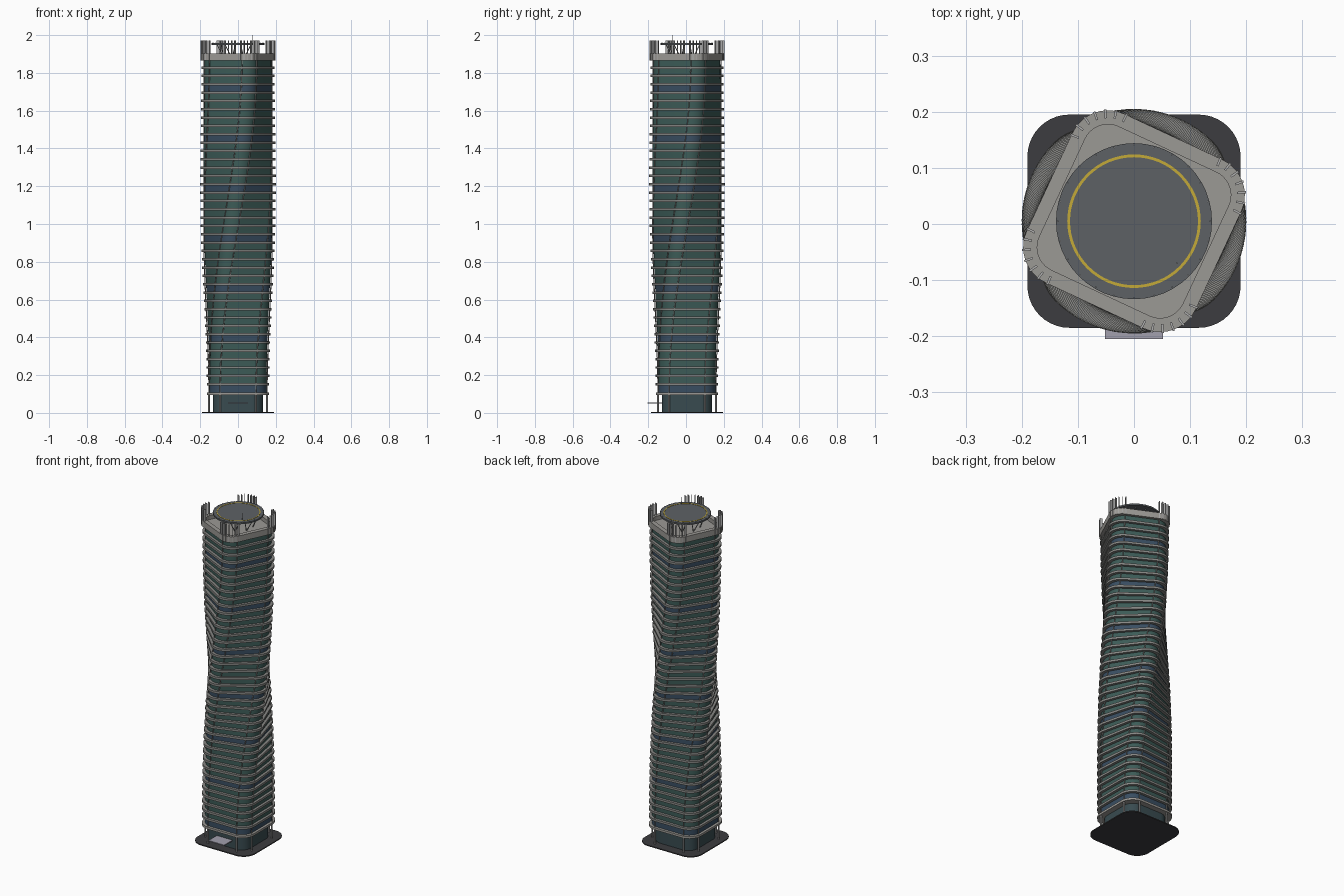
import bpy, bmesh, math
from math import sin, cos, pi, radians
from mathutils import Vector, Matrix

if "Cube" in bpy.data.objects:
    bpy.data.objects.remove(bpy.data.objects["Cube"])

CY = 0.005            # tower axis sits slightly behind the origin, balancing the canopy
Z0, Z1, FLOORS = 0.108, 1.872, 40
STEP = (Z1 - Z0) / FLOORS
TWIST = radians(65)


def mat(name, r, g, b):
    m = bpy.data.materials.new(name)
    m.diffuse_color = (r, g, b, 1)
    m.use_nodes = True
    m.node_tree.nodes["Principled BSDF"].inputs["Base Color"].default_value = m.diffuse_color
    return m


GREEN = mat("green_glass", 0.045, 0.105, 0.095)
BLUE = mat("blue_glass", 0.04, 0.075, 0.12)
LOBBY = mat("lobby_glass", 0.04, 0.07, 0.08)
DARK = mat("dark_stone", 0.045, 0.045, 0.05)
SLAB = mat("slab_grey", 0.24, 0.24, 0.23)
STONE = mat("warm_grey", 0.33, 0.32, 0.30)
METAL = mat("metal", 0.42, 0.42, 0.42)
PAD = mat("pad_grey", 0.11, 0.12, 0.13)
YELLOW = mat("yellow_paint", 0.55, 0.40, 0.04)
CANOPY = mat("canopy_grey", 0.36, 0.35, 0.42)


def twist(z):
    t = min(max((z - Z0) / (Z1 - Z0), 0), 1)
    return TWIST * t * t * (3 - 2 * t)


def turn(p, a):
    return Vector((p[0] * cos(a) - p[1] * sin(a), p[0] * sin(a) + p[1] * cos(a) + CY, p[2]))


def square_ring(h, r, z, a=0, seg=10):
    """Rounded square outline, turned by angle a."""
    pts = []
    for q in range(4):
        cx, cy = [(1, 1), (-1, 1), (-1, -1), (1, -1)][q]
        for i in range(seg + 1):
            t = (q + i / seg) * pi / 2
            pts.append(turn((cx * (h - r) + r * cos(t), cy * (h - r) + r * sin(t), z), a))
    return pts


def circle_ring(r, z, seg=48, x=0, y=0, a=0):
    return [turn((x + r * cos(2 * pi * i / seg), y + r * sin(2 * pi * i / seg), z), a) for i in range(seg)]


def loft(bm, rings, closed=False, index=lambda k: 0):
    """Skin rings of equal size; cap the ends or join last to first."""
    vs = [[bm.verts.new(p) for p in ring] for ring in rings]
    n = len(vs[0])
    for k in range(len(vs) if closed else len(vs) - 1):
        lo, hi = vs[k], vs[(k + 1) % len(vs)]
        for i in range(n):
            j = (i + 1) % n
            bm.faces.new((lo[i], lo[j], hi[j], hi[i])).material_index = index(k)
    if not closed:
        bm.faces.new(vs[0][::-1])
        bm.faces.new(vs[-1])


def box(bm, size, mtx):
    bmesh.ops.create_cube(bm, size=1, matrix=mtx @ Matrix.Diagonal((*size, 1)))


def rod(bm, p, q, r):
    p, q = Vector(p), Vector(q)
    d = q - p
    bmesh.ops.create_cone(bm, cap_ends=True, segments=8, radius1=r, radius2=r, depth=d.length,
                          matrix=Matrix.Translation((p + q) / 2) @ d.to_track_quat('Z', 'Y').to_matrix().to_4x4())


def finish(name, bm, *mats):
    bmesh.ops.recalc_face_normals(bm, faces=bm.faces)
    me = bpy.data.meshes.new(name)
    bm.to_mesh(me)
    bm.free()
    for m in mats:
        me.materials.append(m)
    ob = bpy.data.objects.new(name, me)
    bpy.context.collection.objects.link(ob)
    bpy.ops.object.select_all(action='DESELECT')
    ob.select_set(True)
    bpy.context.view_layer.objects.active = ob
    bpy.ops.object.shade_smooth_by_angle(angle=radians(30))
    return ob


def prism(name, h, r, z0, z1, m, a=0):
    bm = bmesh.new()
    loft(bm, [square_ring(h, r, z0, a), square_ring(h, r, z1, a)])
    return finish(name, bm, m)


def disc(name, r, z0, z1, m):
    bm = bmesh.new()
    loft(bm, [circle_ring(r, z0), circle_ring(r, z1)])
    return finish(name, bm, m)


# Base: plinth, recessed lobby, ceiling band
prism("plinth", 0.19, 0.075, 0, 0.006, DARK)
prism("lobby_glass", 0.132, 0.06, 0.006, 0.096, LOBBY)
prism("lobby_ceiling", 0.165, 0.08, 0.095, 0.108, STONE)

# Entrance canopy
bm = bmesh.new()
box(bm, (0.104, 0.08, 0.006), Matrix.Translation((0, -0.165, 0.052)))
finish("entrance_canopy", bm, CANOPY)

# Twisted glass body, every sixth storey blue
bm = bmesh.new()
loft(bm, [square_ring(0.15, 0.07, Z0 + k * STEP, twist(Z0 + k * STEP)) for k in range(FLOORS + 1)],
     index=lambda k: 1 if k % 6 == 0 else 0)
finish("glass_body", bm, GREEN, BLUE)

# Projecting floor slabs
bm = bmesh.new()
for k in range(1, FLOORS):
    z = Z0 + k * STEP
    loft(bm, [square_ring(0.165, 0.08, z + d, twist(z)) for d in (-0.0065, 0.0065)])
finish("floor_slabs", bm, SLAB)

# Columns: straight through the lobby, then following the twist
bm = bmesh.new()
cols = [(x, y) for s in (-1, 1) for t in (-1, 1) for x, y in ((0.095 * s, 0.154 * t), (0.154 * s, 0.095 * t))]
for x, y in cols:
    loft(bm, [circle_ring(0.005, z, 10, x, y) for z in (0.005, 0.096)])
finish("lobby_columns", bm, METAL)
bm = bmesh.new()
for x, y in cols:
    zs = [Z0 + k * STEP for k in range(FLOORS + 1)]
    loft(bm, [circle_ring(0.003, z, 6, x, y, twist(z)) for z in zs])
finish("twisted_columns", bm, SLAB)

# Roof and crown parapet
prism("roof_deck", 0.150, 0.07, 1.868, 1.878, STONE, TWIST)
bm = bmesh.new()
loft(bm, [square_ring(h, r, z, TWIST) for h, r, z in
          ((0.166, 0.07, 1.866), (0.166, 0.07, 1.902), (0.141, 0.045, 1.902), (0.141, 0.045, 1.866))], closed=True)
finish("crown_parapet", bm, STONE)

# Radial crown fins clustered on the four corners
bm = bmesh.new()
for q in range(4):
    for i in range(7):
        t = radians(-3 + 16 * i)
        p = turn((0.096 + 0.064 * cos(t), 0.096 + 0.064 * sin(t), 1.92), TWIST + q * pi / 2)
        box(bm, (0.016, 0.004, 0.104), Matrix.Translation(p) @ Matrix.Rotation(t + TWIST + q * pi / 2, 4, 'Z'))
finish("crown_fins", bm, METAL)

# Helipad with edge lights, painted ring and V struts
disc("helipad", 0.139, 1.948, 1.957, PAD)
bm = bmesh.new()
loft(bm, [circle_ring(r, z, 64) for r, z in
          ((0.119, 1.9565), (0.119, 1.9585), (0.114, 1.9585), (0.114, 1.9565))], closed=True)
finish("helipad_ring", bm, YELLOW)
bm = bmesh.new()
for i in range(24):
    a = i * pi / 12
    rod(bm, turn((0.136, 0, 1.956), a), turn((0.136, 0, 1.961), a), 0.0015)
finish("helipad_lights", bm, METAL)
bm = bmesh.new()
for i in range(8):
    a = i * pi / 4 + pi / 8
    for s in (-1, 1):
        rod(bm, turn((0.08, 0, 1.875), a), turn((0.112, 0, 1.95), a + s * 0.26), 0.0025)
finish("helipad_struts", bm, METAL)

# Slim mast
bm = bmesh.new()
rod(bm, (0.076, -0.07, 1.955), (0.076, -0.07, 2.0), 0.0015)
finish("mast", bm, METAL)
